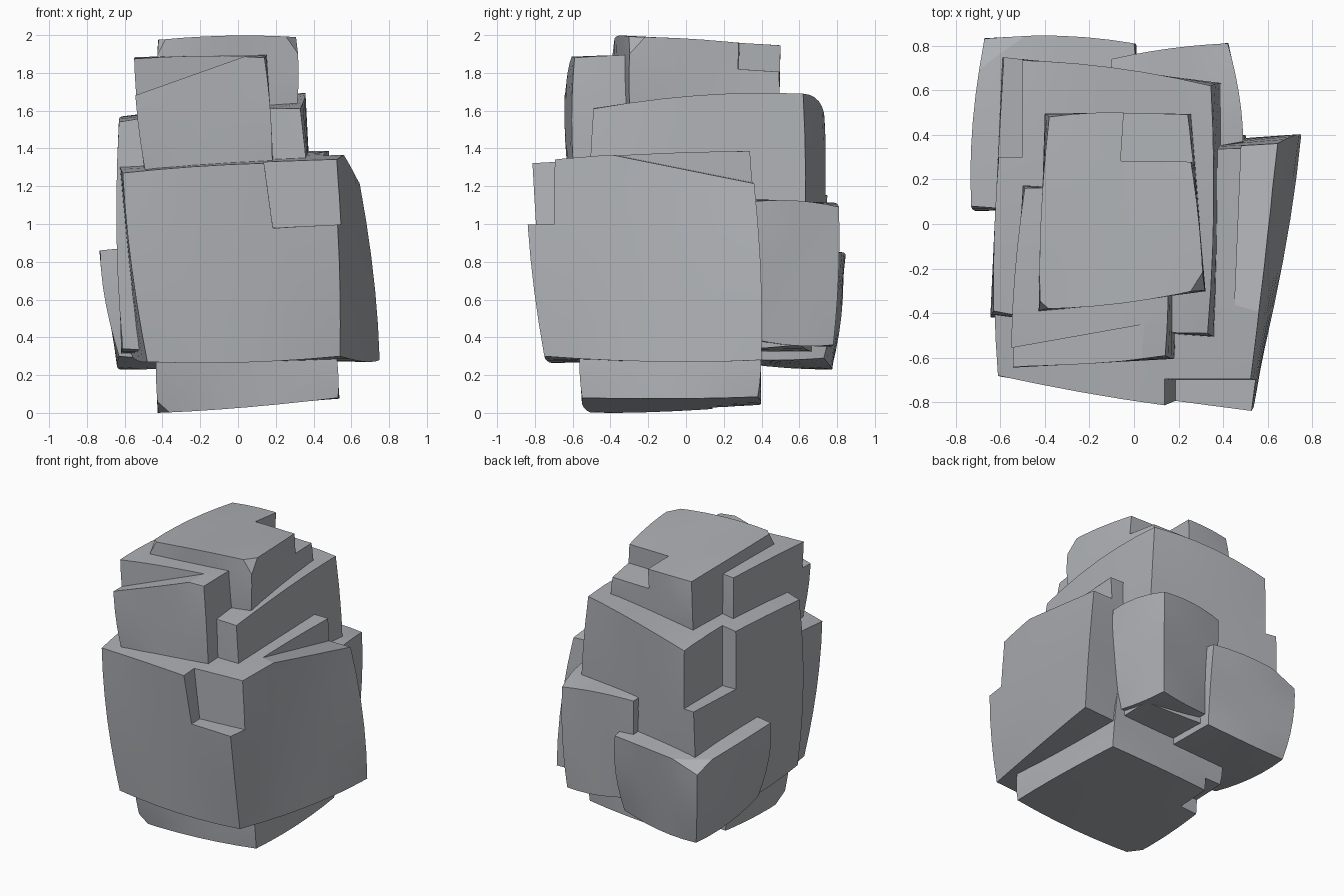
import bpy, bmesh
from mathutils import Vector

if "Cube" in bpy.data.objects:
    bpy.data.objects.remove(bpy.data.objects["Cube"])

stone = bpy.data.materials.new("grey_stone")
stone.diffuse_color = (0.42, 0.435, 0.46, 1)
stone.use_nodes = True
stone.node_tree.nodes["Principled BSDF"].inputs["Base Color"].default_value = stone.diffuse_color


def block(name, bottom, top, bulge=0.06, chops=(), helper=False):
    """Six-sided block from corners (front left, front right, back right, back left), faces bowed out."""
    b = [Vector(p) for p in bottom]
    t = [Vector(p) for p in top]
    bm = bmesh.new()
    bmesh.ops.create_cube(bm, size=2)
    if bulge:
        bmesh.ops.subdivide_edges(bm, edges=bm.edges[:], cuts=5, use_grid_fill=True)
    for v in bm.verts:
        q = v.co.copy()
        s = q.copy()
        for i in range(3):
            j, k = (i + 1) % 3, (i + 2) % 3
            if abs(q[i]) > 0.99:
                s[i] = q[i] * (1 + bulge * (1 - (q[j] * q[k]) ** 2))
        x, y, z = [(c + 1) / 2 for c in s]

        def quad(p):
            return p[0].lerp(p[1], x).lerp(p[3].lerp(p[2], x), y)
        v.co = quad(b).lerp(quad(t), z)
    # corner chops: planes through three points, trimming the side facing away from the middle
    mid = sum(b + t, Vector()) / 8
    for p in chops:
        p0, p1, p2 = [Vector(c) for c in p]
        n = (p1 - p0).cross(p2 - p0).normalized()
        if n.dot(mid - p0) > 0:
            n = -n
        r = bmesh.ops.bisect_plane(bm, geom=bm.verts[:] + bm.edges[:] + bm.faces[:],
                                   plane_co=p0, plane_no=n, clear_outer=True)
        rim = [e for e in r['geom_cut'] if isinstance(e, bmesh.types.BMEdge)]
        if rim:
            bmesh.ops.contextual_create(bm, geom=rim)
    bmesh.ops.recalc_face_normals(bm, faces=bm.faces[:])
    me = bpy.data.meshes.new(name)
    bm.to_mesh(me)
    bm.free()
    ob = bpy.data.objects.new(name, me)
    bpy.context.collection.objects.link(ob)
    me.materials.append(stone)
    ob.hide_render = helper
    if not helper:
        bpy.ops.object.select_all(action='DESELECT')
        ob.select_set(True)
        bpy.context.view_layer.objects.active = ob
        bpy.ops.object.shade_smooth_by_angle(angle=0.45)
    return ob


def notch(ob, bottom, top):
    """Cut a step out of a block."""
    cutter = block(ob.name + "_cutter", bottom, top, 0, helper=True)
    m = ob.modifiers.new("notch", 'BOOLEAN')
    m.operation = 'DIFFERENCE'
    m.solver = 'EXACT'
    m.object = cutter
    bpy.context.view_layer.objects.active = ob
    bpy.ops.object.modifier_apply(modifier=m.name)
    bpy.data.objects.remove(cutter)


# base slab
base = block("base_rock",
             [(-.42, -.50, .0), (.53, -.55, .08), (.50, .38, .085), (-.39, .38, .04)],
             [(-.41, -.57, .5), (.48, -.54, .5), (.46, .38, .5), (-.42, .38, .5)], 0.04,
             [[(-.35, -.52, 0), (-.42, -.42, 0), (-.42, -.56, .08)]])
notch(base, [(-.6, .14, -.1), (-.28, .14, -.1), (-.28, .6, -.1), (-.6, .6, -.1)],
      [(-.6, .14, .13), (-.28, .14, .13), (-.28, .6, .13), (-.6, .6, .13)])

# large front block with its stepped upper corner and a wedge cut along the right top edge
front = block("front_rock",
              [(-.48, -.66, .27), (.54, -.75, .30), (.75, .40, .28), (-.57, .26, .33)],
              [(-.61, -.68, 1.27), (.50, -.85, 1.325), (.61, .34, 1.385), (-.60, .26, 1.33)], 0.035)
notch(front, [(.185, -1.1, .97), (.8, -1.1, 1.01), (.8, -.70, 1.01), (.185, -.70, .98)],
      [(.10, -1.1, 1.6), (.8, -1.1, 1.6), (.8, -.69, 1.6), (.10, -.69, 1.6)])
notch(front, [(.45, -.40, 1.37), (.9, -.40, 1.36), (.9, .80, 1.13), (.50, .80, 1.13)],
      [(.45, -.40, 1.8), (.9, -.40, 1.8), (.9, .80, 1.8), (.50, .80, 1.8)])

# tall core block with stepped back left corner
core = block("core_rock",
             [(-.61, -.40, .34), (.40, -.48, .36), (.40, .60, .36), (-.58, .70, .34)],
             [(-.63, -.39, 1.54), (.33, -.49, 1.61), (.345, .62, 1.69), (-.56, .735, 1.55)], 0.045)
notch(core, [(-1, .30, 1.17), (-.50, .30, 1.15), (-.50, 1.1, 1.15), (-1, 1.1, 1.17)],
      [(-1, .30, 1.9), (-.50, .30, 1.9), (-.50, 1.1, 1.9), (-1, 1.1, 1.9)])

# back right and back left leaning blocks
block("back_right_rock",
      [(-.06, .30, .38), (.44, .36, .39), (.40, .78, .36), (-.06, .70, .38)],
      [(-.10, .30, 1.11), (.49, .37, 1.12), (.42, .81, 1.09), (-.10, .74, 1.10)], 0.05)
block("back_left_rock",
      [(-.63, .08, .30), (-.02, .10, .30), (-.02, .73, .29), (-.62, .77, .23)],
      [(-.73, .08, .86), (0, .10, .87), (0, .81, .85), (-.67, .83, .80)], 0.06,
      [[(-.72, .60, .86), (-.40, .845, .86), (-.67, .84, .75)]])

# upper front block with wedge step
upper = block("upper_front_rock",
              [(-.48, -.62, 1.22), (.18, -.59, 1.22), (.18, .10, 1.22), (-.48, .15, 1.22)],
              [(-.55, -.63, 1.87), (.14, -.59, 1.88), (.14, .12, 1.88), (-.49, .16, 1.87)], 0.045)
notch(upper, [(-.80, -.90, 1.59), (.10, -.90, 1.91), (.10, -.44, 1.91), (-.80, -.60, 1.59)],
      [(-.80, -.90, 2.1), (.10, -.90, 2.1), (.10, -.44, 2.1), (-.80, -.60, 2.1)])

# cap block with stepped back right corner
cap = block("cap_rock",
            [(-.40, -.36, 1.45), (.29, -.28, 1.45), (.26, .47, 1.45), (-.39, .47, 1.45)],
            [(-.42, -.38, 1.975), (.31, -.29, 1.99), (.22, .48, 1.935), (-.38, .48, 1.935)], 0.05,
            [[(.25, -.30, 2.0), (.31, -.20, 2.0), (.31, -.29, 1.92)],
             [(-.37, -.38, 2.0), (-.43, -.32, 2.0), (-.42, -.38, 1.92)]])
notch(cap, [(-.06, .28, 1.82), (.6, .27, 1.82), (.6, .9, 1.78), (-.04, .9, 1.78)],
      [(-.06, .29, 2.2), (.6, .28, 2.2), (.6, .9, 2.2), (-.02, .9, 2.2)])
